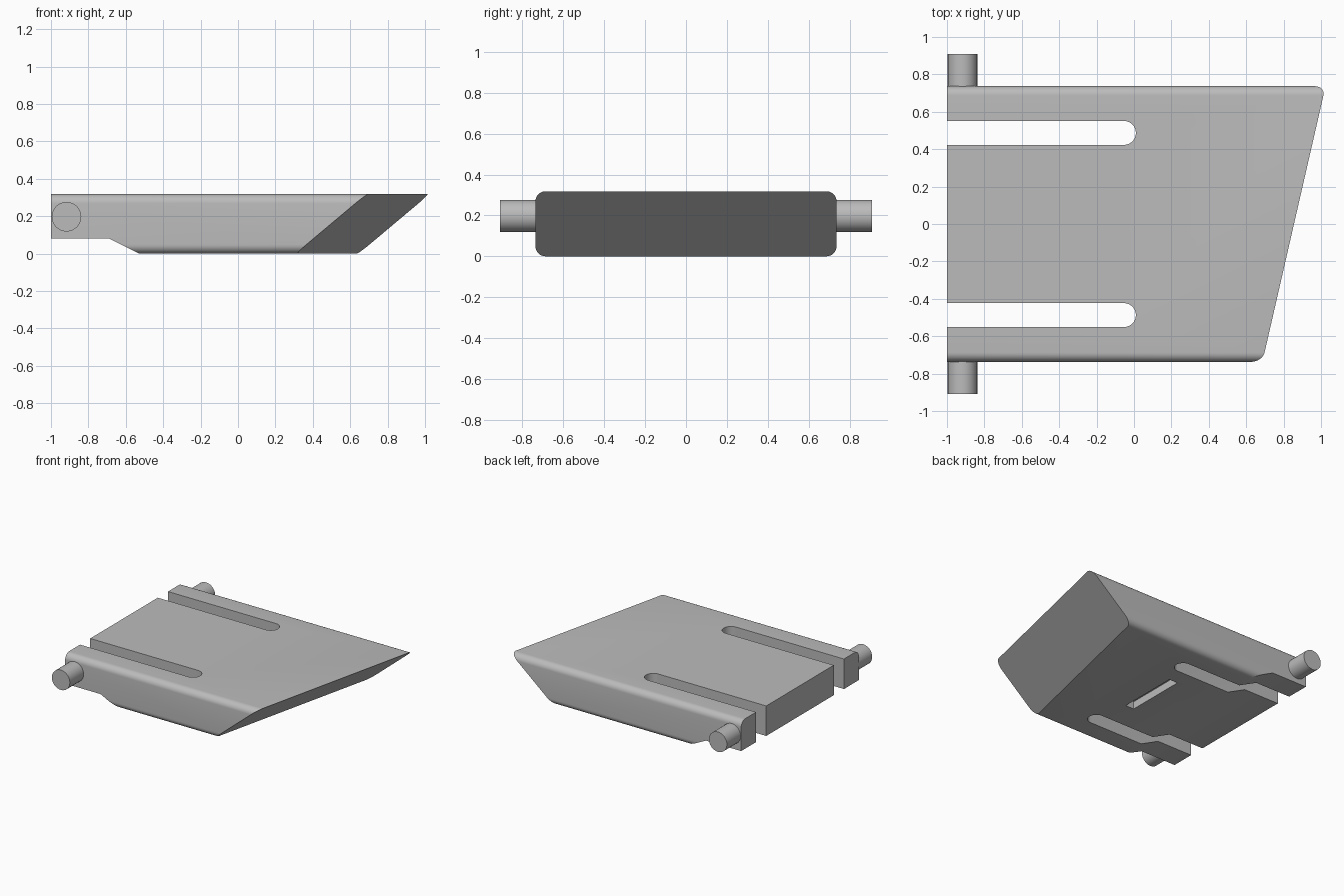
import bpy, bmesh, math
from mathutils import Vector

cube = bpy.data.objects.get("Cube")
if cube:
    bpy.data.objects.remove(cube, do_unlink=True)

grey = bpy.data.materials.new("plain_grey")
grey.use_nodes = True
colour = (0.5, 0.5, 0.5, 1)
grey.diffuse_color = colour
grey.node_tree.nodes["Principled BSDF"].inputs["Base Color"].default_value = colour


def prism(name, points, offset):
    """Extrude a closed outline of 3D points by an offset vector."""
    bm = bmesh.new()
    face = bm.faces.new([bm.verts.new(p) for p in points])
    moved = bmesh.ops.extrude_face_region(bm, geom=[face])["geom"]
    bmesh.ops.translate(bm, vec=Vector(offset),
                        verts=[v for v in moved if isinstance(v, bmesh.types.BMVert)])
    bmesh.ops.recalc_face_normals(bm, faces=bm.faces)
    mesh = bpy.data.meshes.new(name)
    bm.to_mesh(mesh)
    bm.free()
    mesh.materials.append(grey)
    obj = bpy.data.objects.new(name, mesh)
    bpy.context.collection.objects.link(obj)
    return obj


def arc(cx, cy, r, start, end, steps):
    """Points on an arc, angles in degrees."""
    angles = [math.radians(start + (end - start) * i / steps) for i in range(steps + 1)]
    return [(cx + r * math.cos(a), cy + r * math.sin(a)) for a in angles]


def smooth(obj):
    bpy.ops.object.select_all(action="DESELECT")
    obj.select_set(True)
    bpy.context.view_layer.objects.active = obj
    bpy.ops.object.shade_smooth_by_angle(angle=math.radians(30))


# Body: rounded rectangular section drawn out along x
HALF, TOP, R = 0.737, 0.318, 0.05
section = (arc(HALF - R, TOP - R, R, 0, 90, 8) + arc(R - HALF, TOP - R, R, 90, 180, 8)
           + arc(R - HALF, R, R, 180, 270, 8) + arc(HALF - R, R, R, 270, 360, 8))
body = prism("flap_body", [(-1, y, z) for y, z in section], (2.4, 0, 0))

# Slanted, undercut end face
bm = bmesh.new()
bm.from_mesh(body.data)
cut = bmesh.ops.bisect_plane(bm, geom=bm.verts[:] + bm.edges[:] + bm.faces[:],
                             plane_co=(0.635, 0.69, 0), plane_no=(1, -0.229, -1.19),
                             clear_outer=True)
bmesh.ops.contextual_create(bm, geom=[e for e in cut["geom_cut"]
                                      if isinstance(e, bmesh.types.BMEdge)])
bmesh.ops.recalc_face_normals(bm, faces=bm.faces)
bm.to_mesh(body.data)
bm.free()

# Cutters: underside step, two round-ended slots and a plain underside groove
step = [(-1.2, -0.1), (-0.33, -0.1), (-0.53, 0), (-0.69, 0.08), (-1.2, 0.08)]
cutters = [prism("step_cutter", [(x, -1, z) for x, z in step], (0, 2, 0))]
for side, label in ((1, "back"), (-1, "front")):
    outline = [(-1.2, side * 0.487 + 0.064), (-1.2, side * 0.487 - 0.064)]
    outline += arc(-0.054, side * 0.487, 0.064, -90, 90, 20)
    cutters.append(prism(label + "_slot_cutter", [(x, y, -0.2) for x, y in outline], (0, 0, 1)))
groove = [(-0.165, -0.2), (-0.09, -0.2), (-0.09, 0.29), (-0.165, 0.29)]
cutters.append(prism("groove_cutter", [(x, y, -0.1) for x, y in groove], (0, 0, 0.16)))

bpy.context.view_layer.objects.active = body
for cutter in cutters:
    mod = body.modifiers.new(cutter.name, "BOOLEAN")
    mod.operation, mod.solver, mod.object = "DIFFERENCE", "EXACT", cutter
    with bpy.context.temp_override(object=body, active_object=body):
        bpy.ops.object.modifier_apply(modifier=mod.name)
    bpy.data.objects.remove(cutter, do_unlink=True)
smooth(body)

# Hinge pins on both sides
for side, label in ((1, "back"), (-1, "front")):
    ring = arc(-0.917, 0.197, 0.079, 0, 360, 32)[:-1]
    pin = prism(label + "_hinge_pin", [(x, side * 0.7, z) for x, z in ring],
                (0, side * 0.21, 0))
    smooth(pin)
